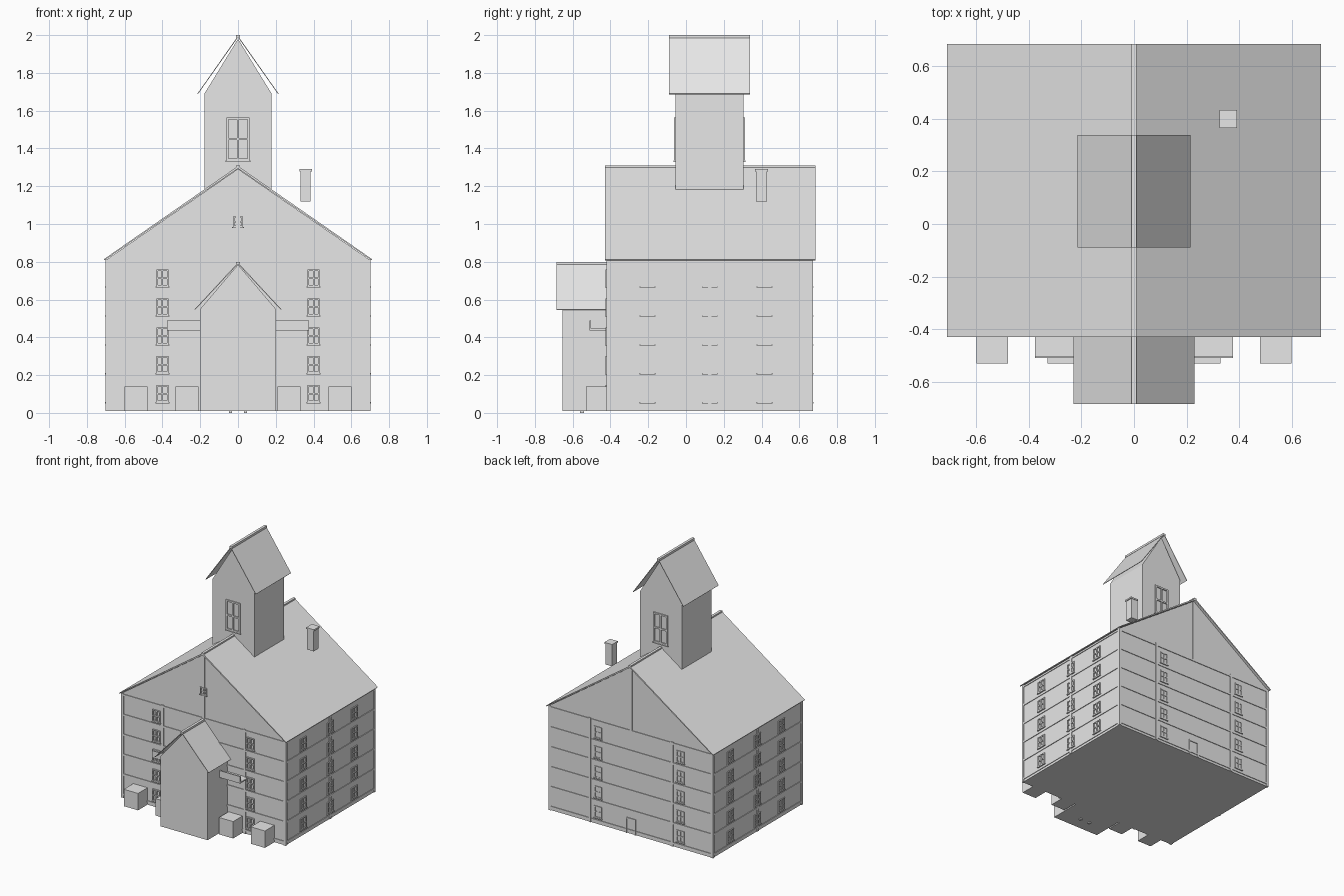
import bpy, bmesh, math
from mathutils import Matrix, Vector

if "Cube" in bpy.data.objects:
    bpy.data.objects.remove(bpy.data.objects["Cube"])

grey = bpy.data.materials.new("plain_grey")
grey.diffuse_color = (0.8, 0.8, 0.8, 1)
grey.use_nodes = True
grey.node_tree.nodes["Principled BSDF"].inputs["Base Color"].default_value = grey.diffuse_color


def finish(name, bm):
    bmesh.ops.recalc_face_normals(bm, faces=bm.faces)
    mesh = bpy.data.meshes.new(name)
    bm.to_mesh(mesh)
    bm.free()
    mesh.materials.append(grey)
    ob = bpy.data.objects.new(name, mesh)
    bpy.context.collection.objects.link(ob)
    return ob


def add_box(bm, x0, x1, y0, y1, z0, z1, frame=Matrix()):
    size = Matrix.Diagonal((x1 - x0, y1 - y0, z1 - z0, 1))
    mid = Matrix.Translation(((x0 + x1) / 2, (y0 + y1) / 2, (z0 + z1) / 2))
    bmesh.ops.create_cube(bm, size=1, matrix=frame @ mid @ size)


def box(name, *dims):
    bm = bmesh.new()
    add_box(bm, *dims)
    return finish(name, bm)


def prism(name, profile, y0, y1):
    """Extrude an x-z outline along y."""
    bm = bmesh.new()
    face = bm.faces.new([bm.verts.new((x, y0, z)) for x, z in profile])
    ext = bmesh.ops.extrude_face_region(bm, geom=[face])
    verts = [v for v in ext["geom"] if isinstance(v, bmesh.types.BMVert)]
    bmesh.ops.translate(bm, verts=verts, vec=(0, y1 - y0, 0))
    return finish(name, bm)


def house(name, w, z0, eave, apex, y0, y1):
    prism(name, [(-w, z0), (w, z0), (w, eave), (0, apex), (-w, eave)], y0, y1)


def roof(name, w, eave, apex, y0, y1, t):
    prism(name, [(-w, eave), (0, apex), (w, eave), (w - t * 0.3, eave - t * 0.4),
                 (0, apex - t), (-w + t * 0.3, eave - t * 0.4)], y0, y1)
    box(name + "_ridge", -0.01, 0.01, y0, y1, apex - 0.012, apex + 0.004)


def wall_frame(angle, dist, offset):
    """Local x runs along the wall, local -y points out of it."""
    return Matrix.Translation((0, offset, 0)) @ Matrix.Rotation(angle, 4, 'Z') @ Matrix.Translation((0, -dist, 0))


def window(bm, fr, u, z, w, h, d=0.01, b=0.008, rows=2):
    for s in (-1, 0, 1):
        c = u + s * (w / 2 - b / 2)
        add_box(bm, c - b / 2, c + b / 2, -d, 0.004, z, z + h, fr)
    for i in range(rows + 1):
        c = z + b / 2 + i * (h - b) / rows
        add_box(bm, u - w / 2, u + w / 2, -d, 0.004, c - b / 2, c + b / 2, fr)
    add_box(bm, u - w / 2 - 0.004, u + w / 2 + 0.004, -d - 0.003, 0.004, z - 0.006, z, fr)


# main building, porch and tower
house("main_walls", 0.695, 0.01, 0.812, 1.292, -0.415, 0.667)
roof("main_roof", 0.711, 0.813, 1.307, -0.43, 0.685, 0.013)
house("porch", 0.20, 0.01, 0.55, 0.785, -0.655, -0.41)
roof("porch_roof", 0.23, 0.548, 0.796, -0.685, -0.415, 0.008)
house("tower", 0.178, 1.18, 1.69, 1.98, -0.055, 0.305)
roof("tower_roof", 0.215, 1.69, 1.996, -0.09, 0.338, 0.008)

# chimney
box("chimney", 0.33, 0.385, 0.37, 0.43, 1.12, 1.28)
box("chimney_cap", 0.325, 0.391, 0.365, 0.434, 1.278, 1.29)

# planter boxes and balconies beside the porch
for side in (-1, 1):
    for c in (0.27, 0.54):
        x = side * c
        box("front_box", x - 0.06, x + 0.06, -0.53, -0.41, 0.01, 0.14)
    a, b = sorted((side * 0.19, side * 0.376))
    box("balcony_floor", a, b, -0.51, -0.41, 0.437, 0.447)
    box("balcony_front", a, b, -0.51, -0.502, 0.437, 0.49)

# timber framing: floor beams and posts on each wall
floors = [0.035 + 0.153 * i for i in range(5)]
front = wall_frame(0, 0.415, 0)
back = wall_frame(math.pi, 0.667, 0)
sides = [wall_frame(s * math.pi / 2, 0.695, 0.126) for s in (-1, 1)]
bm = bmesh.new()
for fr, half, posts in ((front, 0.70, (-0.35, 0.35)), (back, 0.70, (-0.35, 0.35)),
                        (sides[0], 0.546, (0,)), (sides[1], 0.546, (0,))):
    for z in floors + [0.80]:
        add_box(bm, -half, half, -0.005, 0.004, z - 0.007, z + 0.007, fr)
    for u in posts + (-half + 0.01, half - 0.01):
        add_box(bm, u - 0.01, u + 0.01, -0.0055, 0.004, 0.01, 0.812, fr)
for fr in (front, back):
    add_box(bm, -0.01, 0.01, -0.0055, 0.004, 0.8, 1.285, fr)
finish("timber_frame", bm)

# windows on every floor
bm = bmesh.new()
for z in floors:
    for u in (-0.40, 0.40):
        window(bm, front, u, z + 0.022, 0.065, 0.09)
    for u in (-0.28, 0.42):
        window(bm, back, u, z + 0.022, 0.065, 0.09, d=0.005)
    for fr in sides:
        for u in (-0.33, 0, 0.29):
            window(bm, fr, u, z + 0.022, 0.075, 0.09, d=0.007)
window(bm, front, 0, 0.985, 0.055, 0.055)
finish("windows", bm)

# tower windows
bm = bmesh.new()
for angle, dist in ((0, 0.055), (math.pi, 0.305)):
    window(bm, wall_frame(angle, dist, 0), 0, 1.335, 0.122, 0.23, d=0.008, b=0.012)
finish("tower_windows", bm)

# back door frame
bm = bmesh.new()
for u in (-0.038, 0.038):
    add_box(bm, u - 0.005, u + 0.005, -0.006, 0.004, 0.01, 0.13, back)
add_box(bm, -0.043, 0.043, -0.006, 0.004, 0.12, 0.13, back)
finish("back_door_frame", bm)

# small feet under the porch
for x in (-0.04, 0.04):
    box("porch_foot", x - 0.008, x + 0.008, -0.56, -0.54, 0, 0.012)
